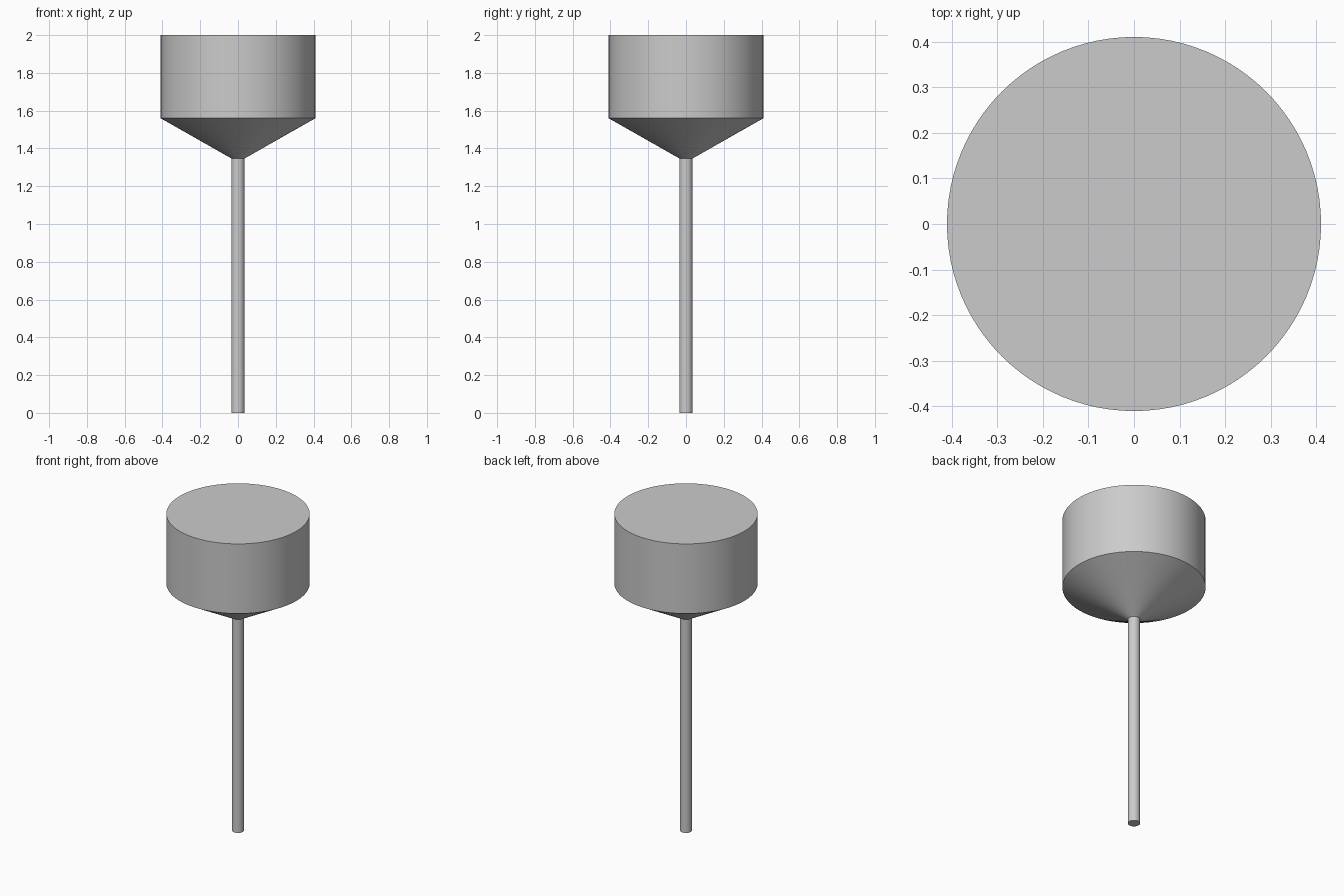
import bpy
import bmesh
from math import radians

cube = bpy.data.objects.get("Cube")
if cube:
    bpy.data.objects.remove(cube, do_unlink=True)

SEGMENTS = 96
BOWL_R, STEM_R = 0.41, 0.035
CONE_Z, RIM_Z, TOP_Z = 1.347, 1.56, 2.0

grey = bpy.data.materials.new("plain grey")
grey.use_nodes = True
colour = (0.6, 0.6, 0.6, 1)
grey.diffuse_color = colour
grey.node_tree.nodes["Principled BSDF"].inputs["Base Color"].default_value = colour


def turned(name, profile):
    """Solid of revolution from (radius, height) pairs, bottom to top, capped."""
    bm = bmesh.new()
    rings = []
    for radius, z in profile:
        ring = bmesh.ops.create_circle(bm, segments=SEGMENTS, radius=radius)["verts"]
        for v in ring:
            v.co.z = z
        rings.append(ring)
    for low, high in zip(rings, rings[1:]):
        for i in range(SEGMENTS):
            j = (i + 1) % SEGMENTS
            bm.faces.new((low[i], low[j], high[j], high[i]))
    bm.faces.new(rings[0])
    bm.faces.new(rings[-1])
    bmesh.ops.recalc_face_normals(bm, faces=bm.faces)
    mesh = bpy.data.meshes.new(name)
    bm.to_mesh(mesh)
    bm.free()
    mesh.materials.append(grey)
    obj = bpy.data.objects.new(name, mesh)
    bpy.context.collection.objects.link(obj)
    bpy.ops.object.select_all(action="DESELECT")
    obj.select_set(True)
    bpy.context.view_layer.objects.active = obj
    bpy.ops.object.shade_smooth_by_angle(angle=radians(25))
    return obj


# Narrow stem, cone and closed bowl as one continuous turned body
turned("funnel", [(STEM_R, 0), (STEM_R, CONE_Z), (BOWL_R, RIM_Z), (BOWL_R, TOP_Z)])
